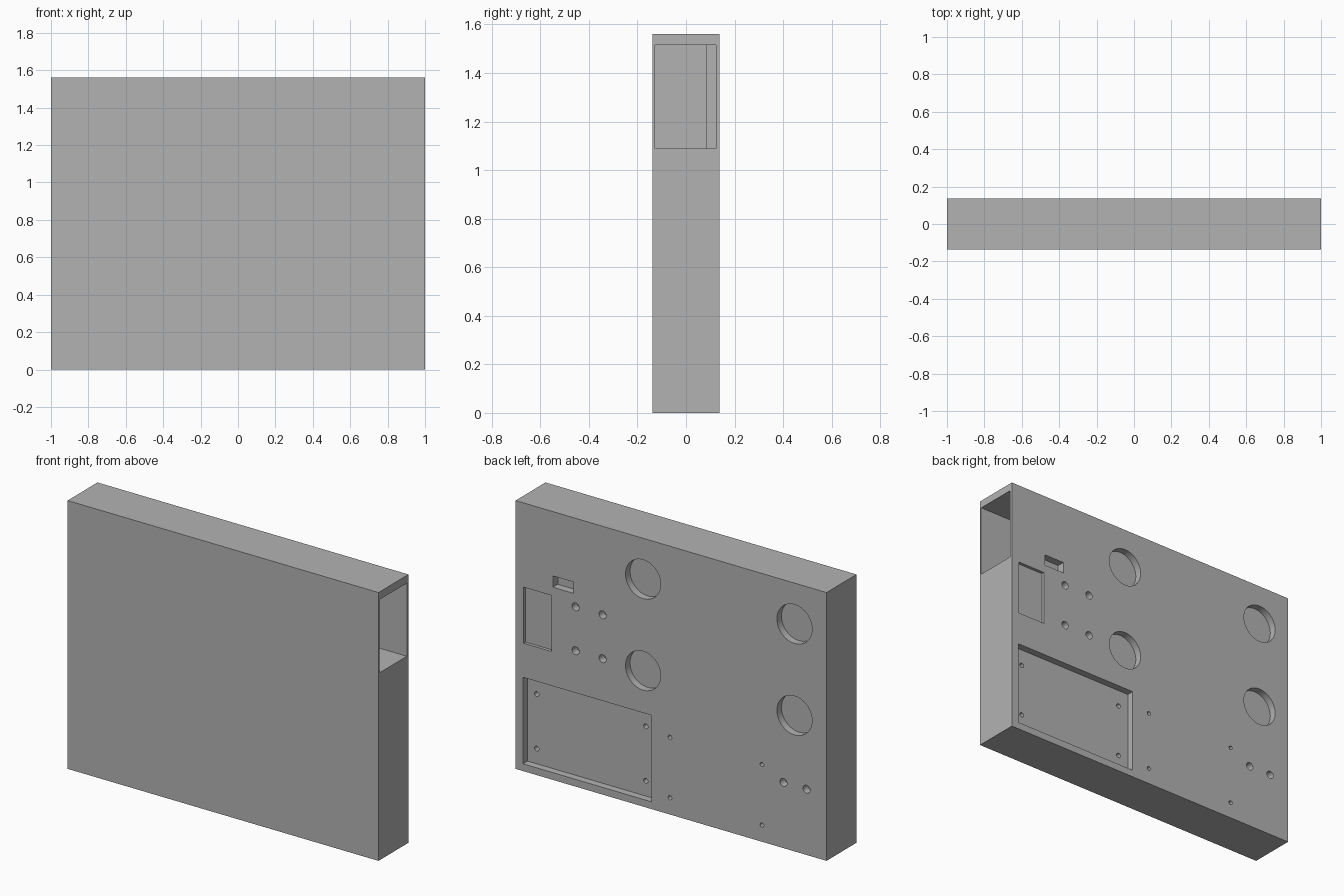
import bpy
import math

cube = bpy.data.objects.get("Cube")
if cube:
    bpy.data.objects.remove(cube, do_unlink=True)

W, D, H = 1.0, 0.1375, 1.56   # half width, half depth, height

grey = bpy.data.materials.new("plain grey")
grey.use_nodes = True
COLOUR = (0.45, 0.45, 0.45, 1)
grey.diffuse_color = COLOUR
grey.node_tree.nodes["Principled BSDF"].inputs["Base Color"].default_value = COLOUR


def box(name, x0, x1, y0, y1, z0, z1):
    bpy.ops.mesh.primitive_cube_add(
        size=1, location=((x0 + x1) / 2, (y0 + y1) / 2, (z0 + z1) / 2))
    ob = bpy.context.object
    ob.name = name
    ob.scale = (x1 - x0, y1 - y0, z1 - z0)
    bpy.ops.object.transform_apply(location=True, rotation=False, scale=True)
    ob.data.materials.append(grey)
    return ob


panel = box("panel_body", -W, W, -D, D, 0, H)


def cut(cutter):
    """Subtract the cutter from the panel, then drop it."""
    cutter.hide_render = True
    bpy.context.view_layer.objects.active = panel
    mod = panel.modifiers.new("cut", 'BOOLEAN')
    mod.operation = 'DIFFERENCE'
    mod.solver = 'EXACT'
    mod.object = cutter
    bpy.ops.object.modifier_apply(modifier=mod.name)
    bpy.data.objects.remove(cutter, do_unlink=True)


def recess(x0, x1, z0, z1, depth):
    cut(box("recess_cutter", x0, x1, D - depth, D + 0.1, z0, z1))


def hole(x, z, radius, depth, sides=32):
    bpy.ops.mesh.primitive_cylinder_add(
        vertices=sides, radius=radius, depth=depth + 0.1,
        location=(x, D + (0.1 - depth) / 2, z), rotation=(math.pi / 2, 0, 0))
    bpy.context.object.data.materials.append(grey)
    cut(bpy.context.object)


# Side compartment: wide mouth, then a narrower chamber behind it
cut(box("mouth_cutter", 0.78, W + 0.1, -0.127, 0.123, 1.09, 1.515))
cut(box("chamber_cutter", 0.0, 0.9, -0.127, 0.083, 1.09, 1.515))

# Rectangular recesses in the back
recess(0.125, 0.952, 0.042, 0.545, 0.042)   # board tray
recess(0.768, 0.949, 0.744, 1.07, 0.018)    # shallow plate
recess(0.627, 0.76, 1.12, 1.186, 0.045)     # slot

# Large round recesses
for x in (0.18, -0.794):
    for z in (0.79, 1.322):
        hole(x, z, 0.113, 0.042, 64)

# Board screw holes in the tray floor
for x in (0.893, 0.192):
    for z in (0.13, 0.447):
        hole(x, z, 0.014, 0.08)

# Medium and small screw holes
for x in (0.614, 0.44):
    for z in (0.79, 1.045):
        hole(x, z, 0.023, 0.045)
for x in (-0.723, -0.871):
    hole(x, 0.382, 0.023, 0.045)
for x in (0.007, -0.585):
    for z in (0.097, 0.449):
        hole(x, z, 0.012, 0.045)

bpy.ops.object.select_all(action='DESELECT')
panel.select_set(True)
bpy.context.view_layer.objects.active = panel
bpy.ops.object.shade_smooth_by_angle(angle=math.radians(30))
